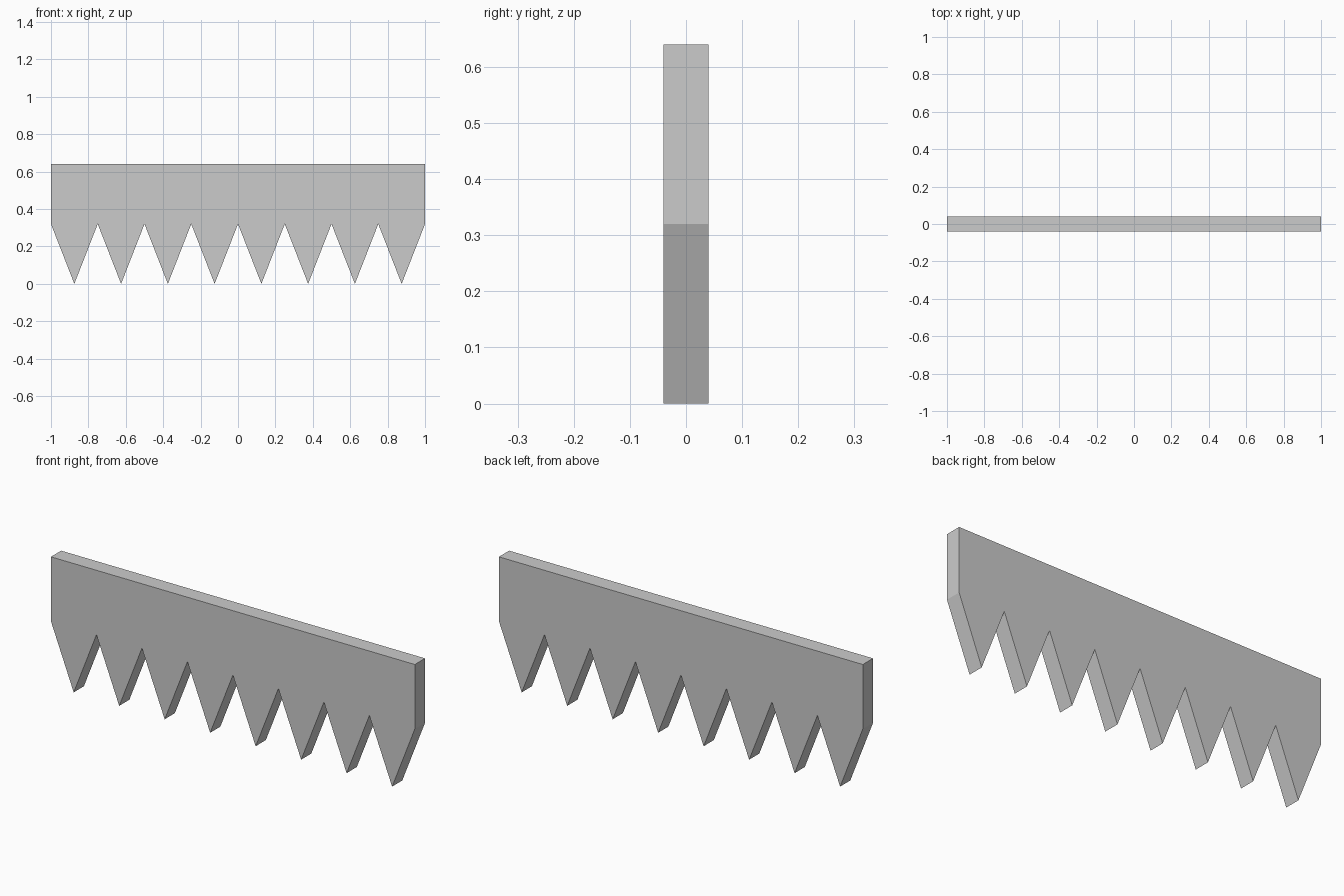
import bpy, bmesh

if "Cube" in bpy.data.objects:
    bpy.data.objects.remove(bpy.data.objects["Cube"])

TEETH = 8
TOP, ROOT, HALF_T = 0.64, 0.32, 0.04
pitch = 2.0 / TEETH

# Blade outline: straight back edge, then alternating roots and tips
outline = [(1, TOP), (-1, TOP)]
for i in range(TEETH):
    x = -1 + i * pitch
    outline += [(x, ROOT), (x + pitch / 2, 0)]
outline.append((1, ROOT))

# Extrude the outline through the blade thickness
bm = bmesh.new()
face = bm.faces.new([bm.verts.new((x, -HALF_T, z)) for x, z in outline])
extruded = bmesh.ops.extrude_face_region(bm, geom=[face], use_keep_orig=True)
new_verts = [g for g in extruded["geom"] if isinstance(g, bmesh.types.BMVert)]
bmesh.ops.translate(bm, verts=new_verts, vec=(0, 2 * HALF_T, 0))
bmesh.ops.recalc_face_normals(bm, faces=bm.faces)

mesh = bpy.data.meshes.new("toothed_blade")
bm.to_mesh(mesh)
bm.free()
blade = bpy.data.objects.new("toothed_blade", mesh)
bpy.context.collection.objects.link(blade)
